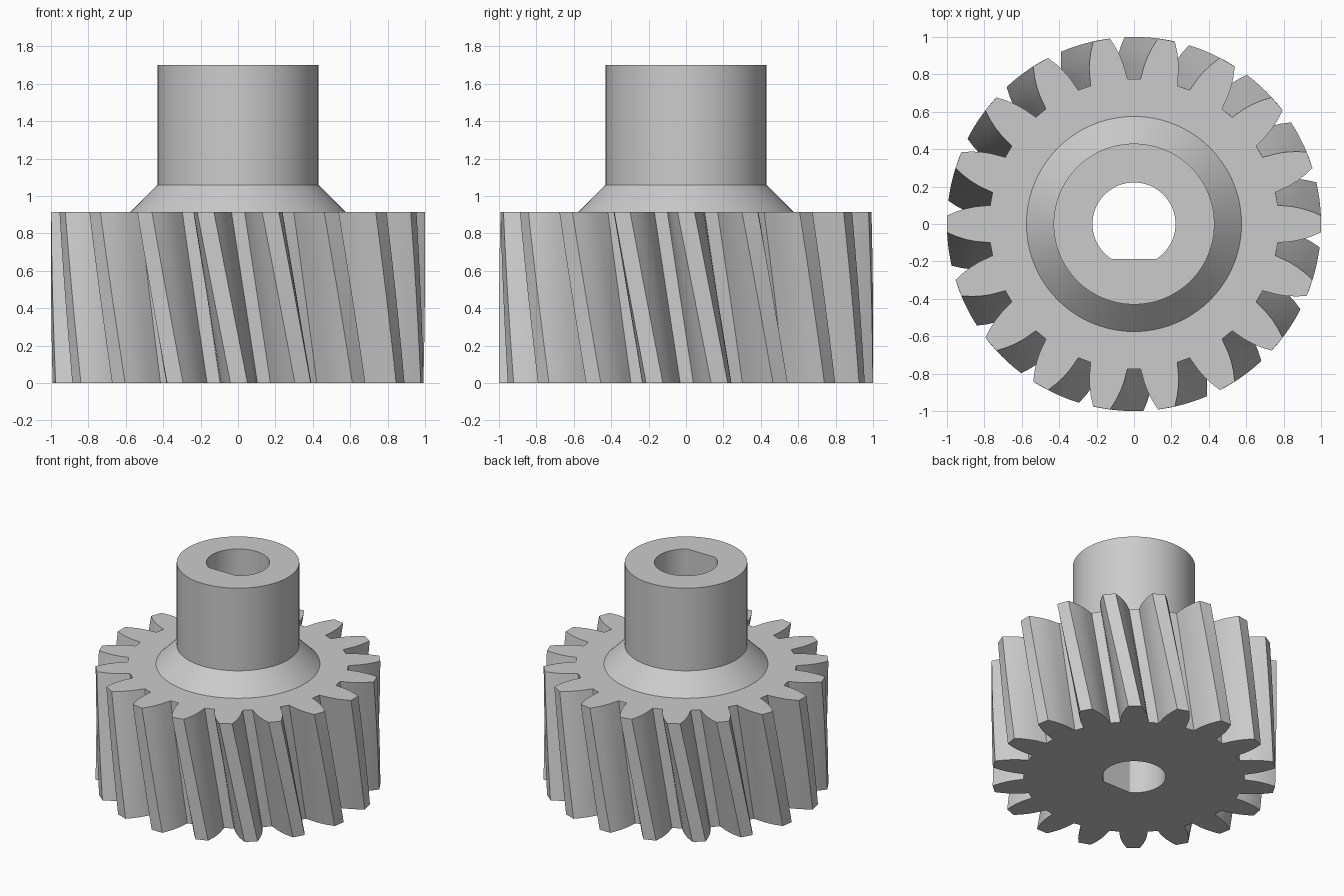
import bpy
import bmesh
from math import radians, sin, cos

cube = bpy.data.objects.get("Cube")
if cube:
    bpy.data.objects.remove(cube, do_unlink=True)

TEETH = 18
TWIST = radians(10.3)      # rotation of the teeth from top to bottom
GEAR_H, COLLAR_H, TOP = 0.915, 1.06, 1.70
LAYERS = 12

# Half tooth outline: radius and half angle in degrees, root to tip
FLANK = [(0.775, 7.4), (0.85, 6.3), (0.90, 5.3), (0.95, 4.05), (1.0, 2.6)]
TOOTH = [(r, -a) for r, a in FLANK] + [(r, a) for r, a in reversed(FLANK)]
COUNT = TEETH * len(TOOTH)
PITCH = 360 / TEETH
STEP = 360 / COUNT


def gear_ring(z):
    """Toothed outline, turned in proportion to its depth."""
    turn = TWIST * (1 - z / GEAR_H)
    pts = []
    for k in range(TEETH):
        for r, a in TOOTH:
            t = radians(k * PITCH + a) + turn
            pts.append((r * cos(t), r * sin(t), z))
    return pts


def round_ring(radius, z, flat=None):
    """Circle, optionally cut by a flat on the front side."""
    pts = []
    for i in range(COUNT):
        t = radians((i + 0.5) * STEP - PITCH / 2)
        y = radius * sin(t)
        pts.append((radius * cos(t), y if flat is None else max(y, flat), z))
    return pts


# Toothed body, sloped collar, hub and D-shaped bore in one closed loft
rings = [gear_ring(GEAR_H * i / LAYERS) for i in range(LAYERS + 1)]
rings += [
    round_ring(0.575, GEAR_H),
    round_ring(0.43, COLLAR_H),
    round_ring(0.43, TOP),
    round_ring(0.222, TOP, -0.187),
    round_ring(0.222, 0, -0.187),
]

bm = bmesh.new()
loops = [[bm.verts.new(p) for p in ring] for ring in rings]
for low, high in zip(loops, loops[1:] + loops[:1]):
    for i in range(COUNT):
        j = (i + 1) % COUNT
        bm.faces.new((low[i], low[j], high[j], high[i]))
bmesh.ops.recalc_face_normals(bm, faces=bm.faces)

mesh = bpy.data.meshes.new("helical_gear")
bm.to_mesh(mesh)
bm.free()
gear = bpy.data.objects.new("helical_gear", mesh)
bpy.context.collection.objects.link(gear)

# Plain grey metal
grey = bpy.data.materials.new("light_grey")
grey.use_nodes = True
colour = (0.6, 0.6, 0.6, 1)
grey.diffuse_color = colour
grey.node_tree.nodes["Principled BSDF"].inputs["Base Color"].default_value = colour
mesh.materials.append(grey)

# Smooth curved walls, crisp edges
bpy.ops.object.select_all(action="DESELECT")
gear.select_set(True)
bpy.context.view_layer.objects.active = gear
bpy.ops.object.shade_smooth_by_angle(angle=radians(25))
